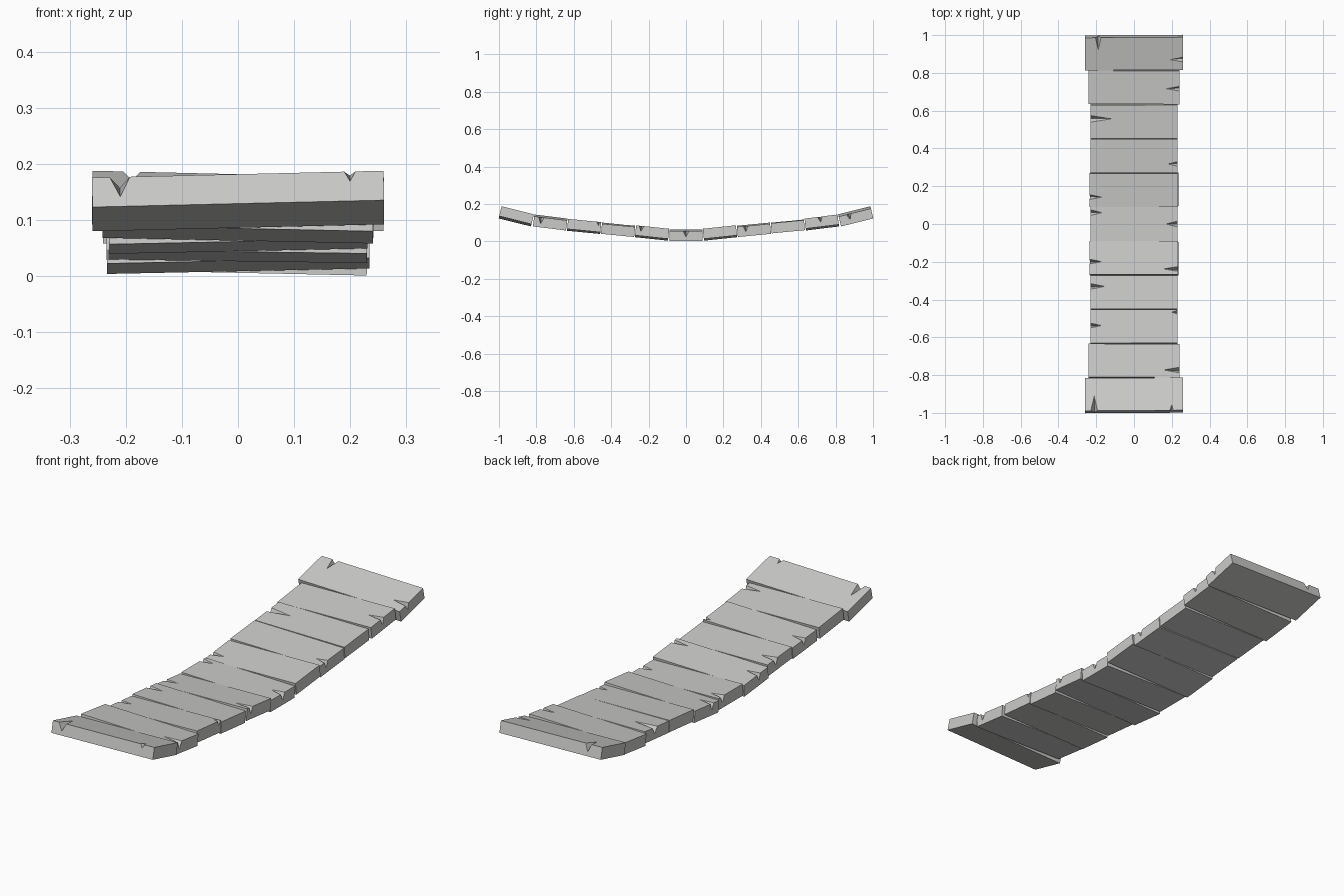
import bpy, bmesh
from math import radians
from mathutils import Matrix, Vector

cube = bpy.data.objects.get("Cube")
if cube:
    bpy.data.objects.remove(cube)

stone = bpy.data.materials.new("light_grey")
stone.use_nodes = True
GREY = (0.6, 0.6, 0.59, 1)
stone.diffuse_color = GREY
stone.node_tree.nodes["Principled BSDF"].inputs["Base Color"].default_value = GREY

THICK, LENGTH, PITCH = 0.054, 0.178, 0.1815
# Half of the sagging walkway, from the middle outwards: half width, centre height, slope
SAG = [(0.23, 0.033, 0), (0.234, 0.045, 6), (0.23, 0.062, 5.5),
       (0.23, 0.080, 5.5), (0.241, 0.101, 7), (0.26, 0.134, 14)]
# Sideways lean of each plank, front to back
LEAN = [1.4, -1.2, 1.2, -0.8, 1.2, -1.2, 1.2, -0.8, -0.4, 1.2, -1.4]
# Chips in each plank: edge, position along that edge, length, width, depth
CHIPS = {
    -5: [("front", -0.21, 0.08, 0.036, 0.036), ("front", 0.2, 0.03, 0.02, 0.018)],
    -4: [("right", -0.05, 0.085, 0.03, 0.035)],
    -3: [("left", 0.005, 0.06, 0.025, 0.03), ("right", 0.075, 0.03, 0.02, 0.02)],
    -2: [("left", 0.03, 0.075, 0.03, 0.03)],
    -1: [("left", -0.02, 0.065, 0.025, 0.03), ("right", -0.06, 0.08, 0.025, 0.03)],
    0: [("left", 0.06, 0.06, 0.03, 0.03), ("right", 0, 0.06, 0.03, 0.032)],
    1: [("left", -0.037, 0.065, 0.025, 0.03)],
    2: [("right", -0.043, 0.05, 0.025, 0.03)],
    3: [("left", 0.015, 0.11, 0.035, 0.03)],
    4: [("right", -0.006, 0.07, 0.025, 0.03)],
    5: [("back", -0.19, 0.065, 0.03, 0.035), ("right", -0.033, 0.07, 0.025, 0.03)],
}
# Outward direction of each edge as seen from the front
OUT = {"front": Vector((0, -1, 0)), "back": Vector((0, 1, 0)),
       "left": Vector((-1, 0, 0)), "right": Vector((1, 0, 0))}


def make_object(name, bm, matrix):
    bmesh.ops.recalc_face_normals(bm, faces=bm.faces)
    mesh = bpy.data.meshes.new(name)
    bm.to_mesh(mesh)
    bm.free()
    mesh.materials.append(stone)
    obj = bpy.data.objects.new(name, mesh)
    bpy.context.collection.objects.link(obj)
    obj.matrix_world = matrix
    return obj


def add_chip(bm, half_w, half_l, edge, along, length, width, depth):
    """Pointed wedge that opens at the plank's edge and tapers inwards."""
    out = OUT[edge]
    side = Vector((abs(out.y), abs(out.x), 0))
    reach = half_w if out.x else half_l
    mouth = out * reach + side * along + Vector((0, 0, THICK / 2))
    tip = mouth - out * length
    low = mouth - Vector((0, 0, depth))
    rim = [low + (mouth + side * s * width / 2 - low) * 1.2 for s in (-1, 1)]
    points = [tip] + [tip + (p - tip) * 1.1 for p in (low, *rim)]
    v = [bm.verts.new(p) for p in points]
    for tri in ((0, 1, 2), (0, 2, 3), (0, 3, 1), (1, 3, 2)):
        bm.faces.new([v[k] for k in tri])


# Planks with chipped edges
for i in range(-5, 6):
    half_w, height, slope = SAG[abs(i)]
    sign = 1 if i > 0 else -1
    matrix = (Matrix.Translation((0, i * PITCH, height))
              @ Matrix.Rotation(radians(slope * sign), 4, 'X')
              @ Matrix.Rotation(radians(-LEAN[i + 5]), 4, 'Y'))
    bm = bmesh.new()
    bmesh.ops.create_cube(bm, size=1)
    bmesh.ops.scale(bm, vec=(half_w * 2, LENGTH, THICK), verts=bm.verts)
    plank = make_object(f"plank_{i + 6}", bm, matrix)

    bm = bmesh.new()
    for chip in CHIPS[i]:
        add_chip(bm, half_w, LENGTH / 2, *chip)
    cutter = make_object(f"chip_cutter_{i + 6}", bm, matrix)
    cutter.hide_render = True

    cut = plank.modifiers.new("chips", 'BOOLEAN')
    cut.operation = 'DIFFERENCE'
    cut.solver = 'EXACT'
    cut.object = cutter
    bpy.context.view_layer.objects.active = plank
    bpy.ops.object.modifier_apply(modifier=cut.name)
    bpy.data.objects.remove(cutter)
